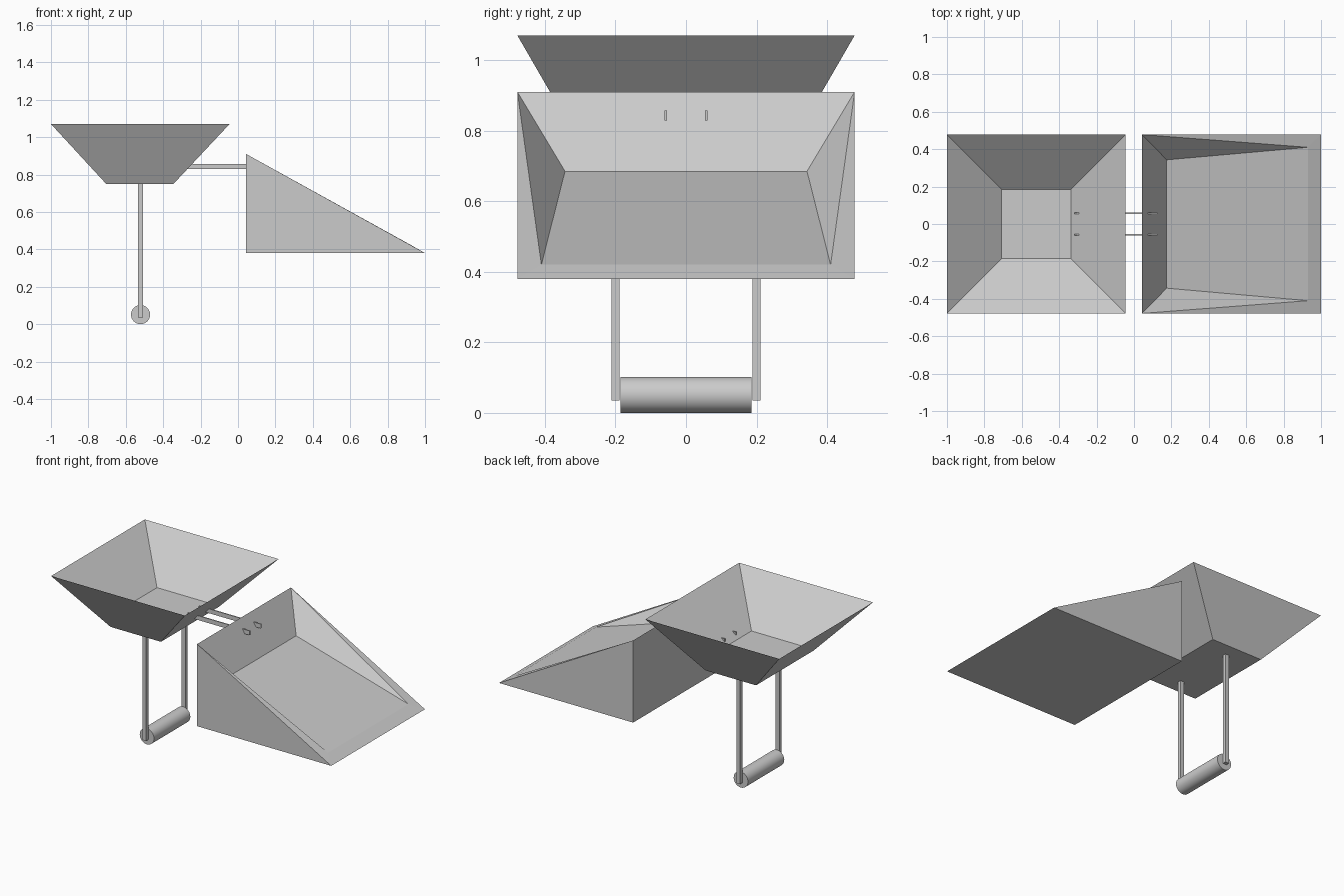
import bpy, bmesh, math

if "Cube" in bpy.data.objects:
    bpy.data.objects.remove(bpy.data.objects["Cube"])


def finish(bm, name):
    bmesh.ops.remove_doubles(bm, verts=bm.verts[:], dist=0.0005)
    bmesh.ops.recalc_face_normals(bm, faces=bm.faces[:])
    mesh = bpy.data.meshes.new(name)
    bm.to_mesh(mesh)
    bm.free()
    ob = bpy.data.objects.new(name, mesh)
    bpy.context.collection.objects.link(ob)
    return ob


def loft(bm, rings):
    """Four-cornered rings joined in order, capped at both ends.
    A ring is (back x, back z, back half width, front x, front z, front half width)."""
    vs = []
    for xb, zb, wb, xf, zf, wf in rings:
        vs.append([bm.verts.new(p) for p in
                   ((xb, -wb, zb), (xf, -wf, zf), (xf, wf, zf), (xb, wb, zb))])
    for a, b in zip(vs, vs[1:]):
        for i in range(4):
            j = (i + 1) % 4
            bm.faces.new((a[i], a[j], b[j], b[i]))
    bm.faces.new(vs[0][::-1])
    bm.faces.new(vs[-1])
    return vs


def box(name, lo, hi):
    bm = bmesh.new()
    loft(bm, [(lo[0], z, 0.5, hi[0], z, 0.5) for z in (lo[2], hi[2])])
    for v in bm.verts:
        v.co.y = lo[1] if v.co.y < 0 else hi[1]
    return finish(bm, name)


# Hopper: tapered outside, rim, shallower square floor inside
bm = bmesh.new()
loft(bm, [(-0.705, 0.75, 0.293, -0.345, 0.75, 0.293),
          (-1.0, 1.07, 0.478, -0.045, 1.07, 0.478),
          (-0.708, 0.82, 0.185, -0.338, 0.82, 0.185)])
finish(bm, "hopper")

# Wedge tray: flat base, sloping rim, sunken floor with folded side walls
bm = bmesh.new()
base, rim, floor = loft(bm, [(0.043, 0.38, 0.478, 1.0, 0.38, 0.478),
                             (0.043, 0.91, 0.478, 1.0, 0.38, 0.478),
                             (0.175, 0.685, 0.343, 0.93, 0.42, 0.41)])
for back, front in ((0, 1), (3, 2)):
    bmesh.ops.connect_verts(bm, verts=[rim[back], floor[front]])
finish(bm, "wedge_tray")

# Legs and tie rods, one each side
for s, side in ((-1, "right"), (1, "left")):
    y = 0.2 * s
    box("leg_" + side, (-0.534, y - 0.0115, 0.035), (-0.508, y + 0.0115, 0.76))
    y = 0.057 * s
    box("tie_rod_" + side, (-0.318, y - 0.0035, 0.829), (0.125, y + 0.0035, 0.857))

# Roller between the legs
bpy.ops.mesh.primitive_cylinder_add(vertices=32, radius=0.051, depth=0.37,
                                    location=(-0.521, 0, 0.051),
                                    rotation=(math.pi / 2, 0, 0))
bpy.context.object.name = "roller"
bpy.ops.object.shade_smooth_by_angle()
